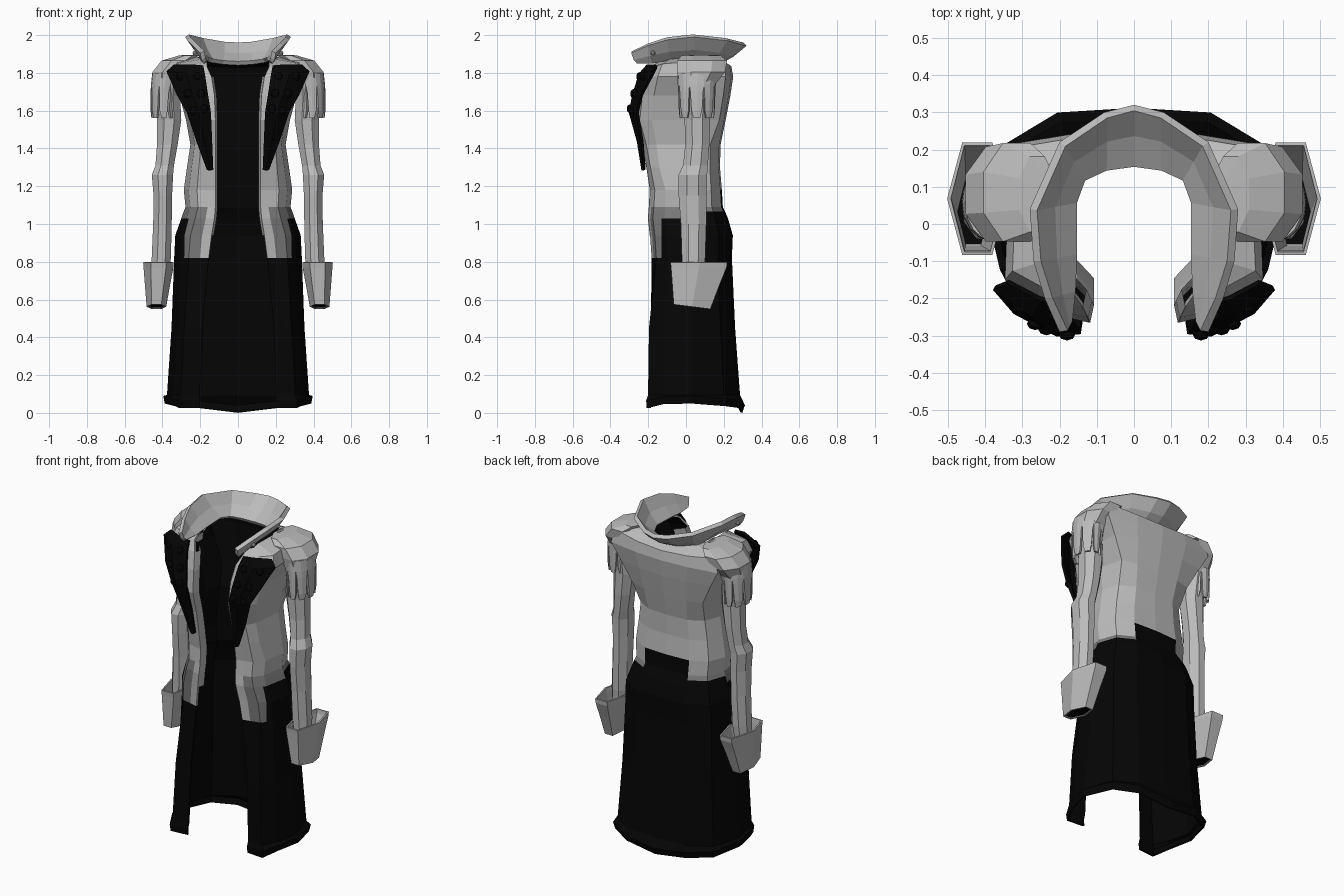
import bpy, bmesh, math
from mathutils import Vector

if "Cube" in bpy.data.objects:
    bpy.data.objects.remove(bpy.data.objects["Cube"])


def material(name, value):
    m = bpy.data.materials.new(name)
    m.diffuse_color = (value, value, value, 1)
    m.use_nodes = True
    m.node_tree.nodes["Principled BSDF"].inputs["Base Color"].default_value = m.diffuse_color
    return m


LIGHT = material("light grey cloth", 0.5)
MID = material("mid grey cloth", 0.19)
BLACK = material("black cloth", 0.0015)


def finish(name, bm, mats, thick=0.0, offset=-1, lining=0):
    """Make a mirrored object, optionally thickened into cloth."""
    me = bpy.data.meshes.new(name)
    bm.to_mesh(me)
    bm.free()
    for m in mats:
        me.materials.append(m)
    ob = bpy.data.objects.new(name, me)
    bpy.context.collection.objects.link(ob)
    mir = ob.modifiers.new("mirror", 'MIRROR')
    mir.use_clip = True
    if thick:
        sol = ob.modifiers.new("cloth", 'SOLIDIFY')
        sol.thickness = thick
        sol.offset = offset
        sol.material_offset = lining
    return ob


def patch(bm, rows, closed=False):
    """Skin rows of points, listed bottom to top, each running counter-clockwise."""
    vs = [[bm.verts.new(p) for p in r] for r in rows]
    n = len(rows[0])
    for a, b in zip(vs, vs[1:]):
        for j in range(n if closed else n - 1):
            k = (j + 1) % n
            bm.faces.new((a[j], a[k], b[k], b[j]))
    return vs


def ring(cx, cy, z, rx, ry, n=8, tilt=0.0, phase=0.5):
    out = []
    for i in range(n):
        a = 2 * math.pi * (i + phase) / n
        out.append((cx + rx * math.cos(a), cy + ry * math.sin(a), z - tilt * math.sin(a)))
    return out


# Coat body: z, front edge x, front y, half width, back y
levels = [
    (0.025, .202, -.212, .388, .298), (0.065, .202, -.215, .396, .312),
    (0.095, .202, -.205, .376, .286), (0.45, .190, -.200, .352, .260),
    (0.82, .155, -.182, .338, .243), (0.94, .140, -.190, .332, .248),
    (1.03, .125, -.200, .300, .222), (1.065, .122, -.197, .288, .207),
    (1.09, .120, -.195, .278, .195),
    (1.18, .120, -.190, .287, .190), (1.30, .120, -.208, .270, .180),
    (1.42, .120, -.230, .252, .183), (1.55, .120, -.265, .275, .210),
    (1.68, .125, -.250, .310, .235), (1.78, .140, -.220, .340, .250),
    (1.835, .165, -.185, .320, .240), (1.860, .165, -.150, .215, .178),
]


def half_outline(z, fx, fy, w, by):
    chest = 1.25 < z < 1.85
    skirt = z < .5
    p0 = Vector((fx, fy + (.014 if skirt else 0), z))
    p1 = Vector((fx + .58 * (w - fx), fy + (.02 if chest else .004 if skirt else .025), z))
    drop = 0.035 if z < 0.08 else 0.0
    rise = 0.025 if z > 1.83 else 0.0
    back_w = 1.06 if 1.7 < z < 1.85 else .98 if 1.6 < z < 1.7 else .86
    front_w = 1.02 if 1.7 < z < 1.85 else .91
    pts = [p0, p0.lerp(p1, .45), p1,
           (front_w * w, fy * (.68 if chest else .57), z + drop * .6 + rise * .5),
           (w, .03, z + drop * .7 + rise),
           (back_w * w, by * (.84 if z > 1.5 else .7), z + drop * .3 + rise),
           (.52 * w, by * .96, z + rise * .3), (0, by, z - drop * .7)]
    return [tuple(p) for p in pts]


bm = bmesh.new()
patch(bm, [half_outline(*l) for l in levels])
# cut the edge of the waist patch
zone = [f for f in bm.faces if .82 < f.calc_center_median().z < 1.03]
geom = set(zone)
for f in zone:
    geom.update(f.verts)
    geom.update(f.edges)
bmesh.ops.bisect_plane(bm, geom=list(geom), plane_co=(0, -.13, 0), plane_no=(0, 1, 0))
for f in bm.faces:
    c = f.calc_center_median()
    edge = c.x < .18 and c.y < -.15
    if c.z < .82:
        f.material_index = 2
    elif c.z < 1.03:
        f.material_index = (0 if edge else 1) if c.y < -.13 else 2
    elif c.y > 0 and c.z < (1.18 if c.x < .12 else 1.065 if c.y > .07 else 0):
        f.material_index = 2
    elif c.z < 1.09:
        f.material_index = 0 if edge else 1
finish("coat_body", bm, [LIGHT, MID, BLACK], .012, -1, 2)

# Light facing rolled inside the front edge
bm = bmesh.new()
patch(bm, [[(fx + .035, fy + .095, z), (fx - .012, fy + .045, z), (fx - .002, fy - .002, z)]
           for z, fx, fy, w, by in levels if .9 < z < 1.8])
finish("front_facing", bm, [LIGHT])

# Flared collar: base up to rim
rim = [(.20, -.29, 1.905), (.24, -.20, 1.945), (.27, -.10, 1.975), (.28, .04, 1.99),
       (.20, .22, 1.97), (.08, .30, 1.948), (0, .32, 1.943)]
base = [(.185, -.26, 1.85), (.175, -.18, 1.85), (.17, -.08, 1.86), (.17, .06, 1.865),
        (.145, .125, 1.855), (.08, .155, 1.845), (0, .165, 1.84)]
middle = [tuple(Vector(a).lerp(Vector(b), .55) + Vector((0, 0, -.012))) for a, b in zip(base, rim)]
bm = bmesh.new()
patch(bm, [base, middle, rim])
finish("collar", bm, [LIGHT], .024, -1)

# Collar stud
bm = bmesh.new()
bmesh.ops.create_uvsphere(bm, u_segments=8, v_segments=4, radius=.013)
bmesh.ops.translate(bm, verts=bm.verts, vec=(.228, -.175, 1.905))
finish("collar_stud", bm, [LIGHT])

# Lapels
lapel = [
    [(.135, -.213, 1.29), (.145, -.220, 1.285), (.157, -.213, 1.29)],
    [(.140, -.240, 1.44), (.175, -.245, 1.44), (.212, -.225, 1.44)],
    [(.145, -.280, 1.59), (.205, -.287, 1.59), (.262, -.250, 1.59)],
    [(.160, -.262, 1.68), (.235, -.270, 1.68), (.315, -.228, 1.68)],
    [(.175, -.232, 1.78), (.270, -.236, 1.79), (.372, -.165, 1.80)],
    [(.185, -.200, 1.83), (.250, -.195, 1.835), (.335, -.150, 1.832)],
]
bm = bmesh.new()
patch(bm, lapel)
finish("lapel", bm, [BLACK], .016, 1)

# Lapel buttons
bm = bmesh.new()
for x, y, z in [(.215, -.246, 1.78), (.305, -.225, 1.78), (.195, -.278, 1.69), (.265, -.268, 1.69),
                (.180, -.296, 1.61), (.235, -.282, 1.60)]:
    made = bmesh.ops.create_uvsphere(bm, u_segments=8, v_segments=5, radius=.024)["verts"]
    bmesh.ops.scale(bm, verts=made, vec=(1, .75, 1))
    bmesh.ops.translate(bm, verts=made, vec=(x, y, z))
finish("lapel_buttons", bm, [BLACK])

# Sleeve with shoulder cap, from wrist to shoulder
sleeve = [
    (.415, .035, .70, .047, .058), (.406, .040, .82, .055, .067), (.400, .040, 1.00, .053, .073),
    (.398, .035, 1.15, .053, .080), (.400, .036, 1.26, .061, .082), (.388, .050, 1.31, .053, .071),
    (.374, .060, 1.42, .059, .069), (.364, .060, 1.55, .069, .073), (.372, .058, 1.68, .071, .086),
    (.375, .060, 1.74, .079, .103), (.360, .080, 1.805, .100, .138), (.315, .085, 1.865, .097, .143),
    (.260, .080, 1.893, .053, .110), (.230, .080, 1.896, .010, .030),
]
bm = bmesh.new()
patch(bm, [ring(*s) for s in sleeve], True)
# open the armhole inside the coat
hidden = [f for f in bm.faces if f.calc_center_median().x < .30 and 1.7 < f.calc_center_median().z < 1.86]
bmesh.ops.delete(bm, geom=hidden, context='FACES')
finish("sleeve", bm, [LIGHT])

# Hanging strips with narrow slots around the upper arm
bm = bmesh.new()
for k in range(8):
    a = 2 * math.pi * k / 8
    rows = []
    for z, half, grow, cx in [(1.56, .19, .96, .392), (1.60, .30, 1.0, .394),
                              (1.70, .35, 1.04, .391), (1.735, .393, 1.06, .388),
                              (1.80, .393, 1.07, .380)]:
        rows.append([(cx + .069 * grow * math.cos(a + d), .057 + .095 * grow * math.sin(a + d), z)
                     for d in (-half, 0, half)])
    patch(bm, rows)
finish("shoulder_strips", bm, [LIGHT], .012, -1)

# Wide turned-back cuff
bm = bmesh.new()
patch(bm, [ring(.432, .032, .562, .052, .112, 6, .014, 0),
           ring(.426, .053, .68, .067, .145, 6, 0, 0),
           ring(.421, .068, .770, .079, .170, 6, 0, 0),
           ring(.421, .068, .797, .081, .174, 6, 0, 0)], True)
finish("cuff", bm, [LIGHT], .010, -1)

# Dark closure inside the cuff opening
bm = bmesh.new()
bm.faces.new([bm.verts.new(p) for p in reversed(ring(.432, .032, .568, .046, .100, 6, .013, 0))])
finish("cuff_opening", bm, [BLACK])
